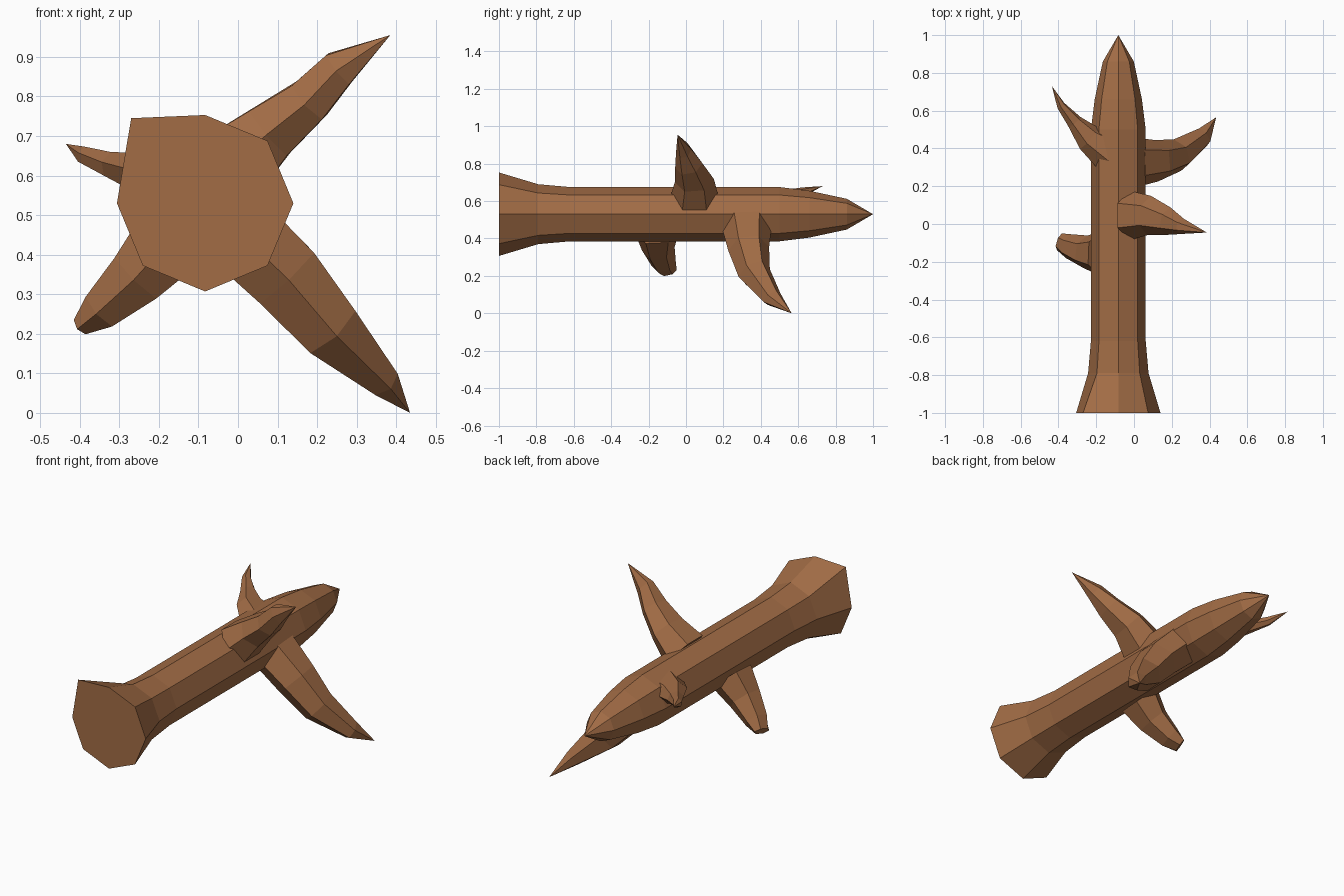
import bpy, bmesh
from math import cos, sin, tau
from mathutils import Vector

if "Cube" in bpy.data.objects:
    bpy.data.objects.remove(bpy.data.objects["Cube"])

bark = bpy.data.materials.new("bark")
bark.diffuse_color = (0.36, 0.15, 0.06, 1)
bark.use_nodes = True
bark.node_tree.nodes["Principled BSDF"].inputs["Base Color"].default_value = bark.diffuse_color


def limb(name, stations, sides, phase=0.0, nudge=None):
    """Loft rings along a path. Station: (x, y, z, radius along y, radius across)."""
    pts = [Vector(s[:3]) for s in stations]
    bm = bmesh.new()
    rings = []
    for i, s in enumerate(stations):
        d = (pts[min(i + 1, len(pts) - 1)] - pts[max(i - 1, 0)]).normalized()
        ref = Vector((0, 1, 0)) if abs(d.y) < 0.95 else Vector((1, 0, 0))
        u = (ref - d * ref.dot(d)).normalized()
        v = d.cross(u)
        if s[3] == 0:
            rings.append([bm.verts.new(pts[i])])
            continue
        rings.append([bm.verts.new(pts[i] + u * s[3] * cos(phase + tau * k / sides)
                                   + v * s[4] * sin(phase + tau * k / sides))
                      for k in range(sides)])
    for a, b in zip(rings, rings[1:]):
        for k in range(sides):
            n = (k + 1) % sides
            if len(b) == 1:
                bm.faces.new((a[k], a[n], b[0]))
            else:
                bm.faces.new((a[k], a[n], b[n], b[k]))
    bm.faces.new(rings[0])
    if len(rings[-1]) > 1:
        bm.faces.new(rings[-1])
    # Uneven upper left corner of the cut end
    if nudge:
        target = Vector(nudge)
        min(rings[0], key=lambda w: (w.co - target).length).co = target
    bmesh.ops.recalc_face_normals(bm, faces=bm.faces)
    me = bpy.data.meshes.new(name)
    bm.to_mesh(me)
    bm.free()
    me.materials.append(bark)
    ob = bpy.data.objects.new(name, me)
    bpy.context.collection.objects.link(ob)
    return ob


# Trunk: flared cut end, straight shaft, pointed tip
profile = [(-1, .223), (-.79, .16), (-.62, .145), (.5, .145), (.66, .125), (.86, .082), (1, 0)]
limb("trunk", [(-.083, y, .53, r, r) for y, r in profile], 8, nudge=(-.27, -1, .745))

# Upper right branch
limb("upper_right_branch", [
    (-.02, .045, .62, .13, .115), (.08, .045, .71, .105, .085), (.18, .015, .79, .075, .066),
    (.255, -.012, .87, .042, .054), (.385, -.045, .955, 0, 0)], 6)

# Lower right branch, curving towards the trunk tip
limb("lower_right_branch", [
    (-.01, .325, .47, .135, .115), (.12, .335, .345, .11, .108), (.23, .365, .215, .088, .09),
    (.365, .46, .083, .055, .045), (.435, .565, 0, 0, 0)], 6)

# Lower left broken stub
limb("lower_left_stub", [
    (-.17, -.155, .44, .12, .11), (-.255, -.148, .345, .088, .085), (-.345, -.118, .262, .066, .058),
    (-.394, -.095, .222, .048, .027)], 6)

# Left twig
limb("left_twig", [
    (-.13, .38, .57, .11, .09), (-.24, .455, .605, .075, .055), (-.315, .54, .625, .042, .036),
    (-.387, .627, .65, .024, .024), (-.435, .73, .68, 0, 0)], 6)
